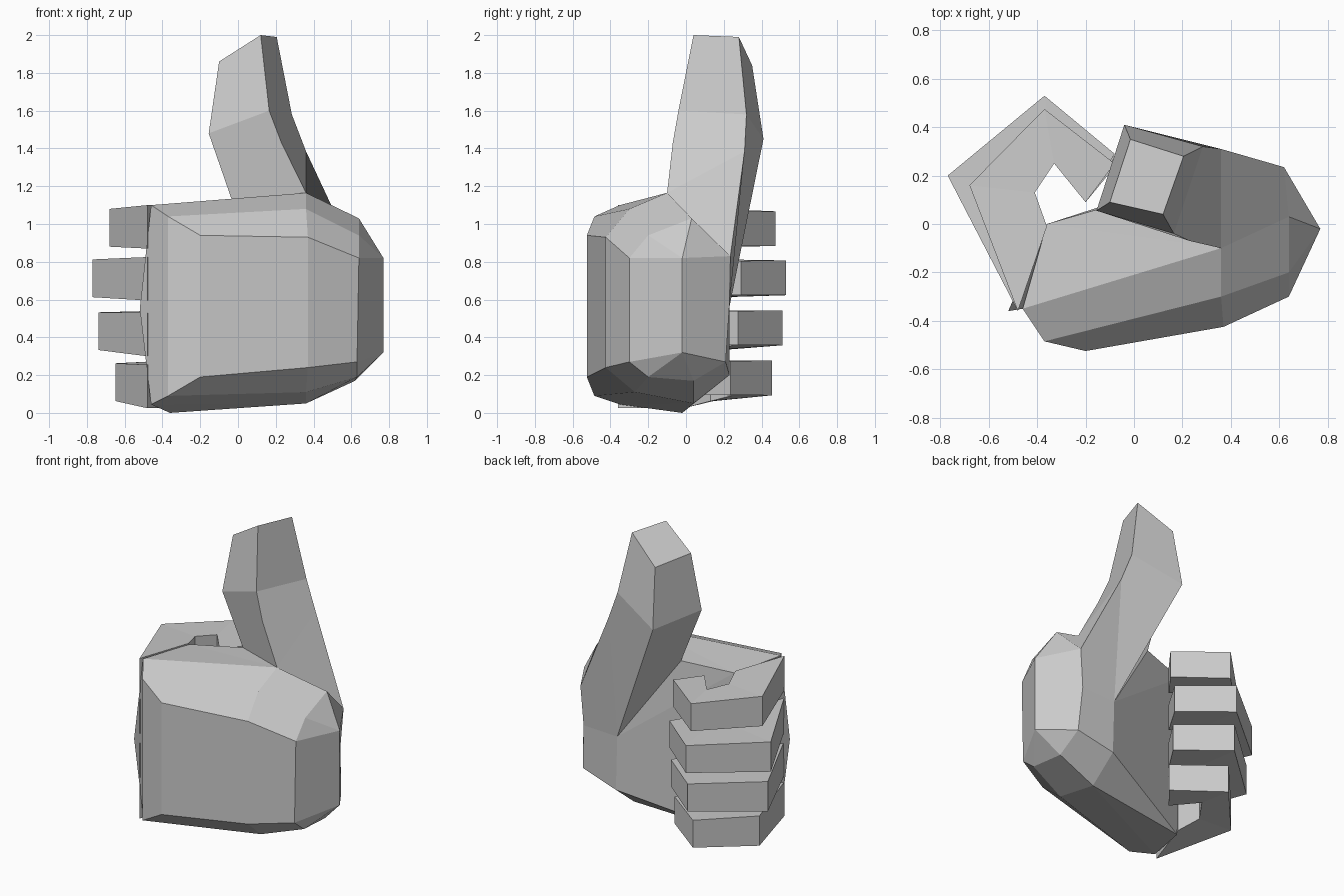
import bpy
import bmesh

cube = bpy.data.objects.get("Cube")
if cube:
    bpy.data.objects.remove(cube)

# Single matte grey
GREY = (0.6, 0.6, 0.6, 1.0)
mat = bpy.data.materials.new("plain grey")
mat.use_nodes = True
mat.diffuse_color = GREY
bsdf = next(n for n in mat.node_tree.nodes if n.type == "BSDF_PRINCIPLED")
bsdf.inputs["Base Color"].default_value = GREY
bsdf.inputs["Roughness"].default_value = 0.8


def finish(bm, name):
    bmesh.ops.recalc_face_normals(bm, faces=bm.faces)
    mesh = bpy.data.meshes.new(name)
    bm.to_mesh(mesh)
    bm.free()
    mesh.materials.append(mat)
    obj = bpy.data.objects.new(name, mesh)
    bpy.context.collection.objects.link(obj)
    return obj


def ring(bm, points):
    return [bm.verts.new(p) for p in points]


def loft(bm, a, b):
    """Join two closed rings with quads."""
    n = len(a)
    for i in range(n):
        j = (i + 1) % n
        bm.faces.new((a[i], a[j], b[j], b[i]))


# Palm: rings run from the front top edge over the crest to the front bottom edge
bm = bmesh.new()
k = ring(bm, [(-.2, -.525, .94), (-.37, -.485, 1.04), (-.46, -.35, 1.1), (-.36, 0, 1.09),
              (-.36, -.02, 0), (-.46, -.35, .045), (-.37, -.485, .09), (-.2, -.525, .19)])
m = ring(bm, [(.37, -.425, .93), (.36, -.3, 1.08), (.36, -.1, 1.165), (.36, .31, 1.385),
              (.35, .23, .56), (.36, .23, .2), (.36, .04, .05), (.36, -.27, .11),
              (.37, -.425, .24)])
w = ring(bm, [(.64, -.3, .82), (.64, -.2, .94), (.64, .03, 1.03), (.62, .235, .83),
              (.6, .23, .57), (.62, .21, .27), (.62, .04, .17), (.63, -.2, .19),
              (.63, -.3, .27)])
e0, e1 = ring(bm, [(.77, -.02, .82), (.77, -.02, .32)])
knuckle, web = ring(bm, [(-.52, -.36, .55), (-.03, .095, 1.12)])

loft(bm, m, w)
palm_faces = [
    # back of the hand, top and underside
    (k[7], k[0], m[0], m[8]), (k[0], k[1], m[1], m[0]), (k[1], k[2], m[2], m[1]),
    (k[2], k[3], m[2]), (k[4], k[5], m[6]), (k[5], k[6], m[7], m[6]),
    (k[6], k[7], m[8], m[7]),
    # inner palm
    (k[3], web, m[2]), (k[3], m[4], web), (k[3], k[4], m[5], m[4]), (k[4], m[6], m[5]),
    # knuckle side
    (k[0], k[1], k[6], k[7]), (k[1], k[2], knuckle, k[5], k[6]),
    (k[2], k[3], k[4], k[5], knuckle),
    # wrist end
    (w[0], w[8], e1, e0), (w[3], w[4], w[5], e1, e0),
]
palm_faces += [(w[i], w[i + 1], e0) for i in range(3)]
palm_faces += [(w[i], w[i + 1], e1) for i in range(5, 8)]
for f in palm_faces:
    bm.faces.new(f)

# Thumb grows out of the palm opening
base = [web, m[2], m[3], m[4]]
joint = ring(bm, [(-.155, .055, 1.48), (.165, -.04, 1.6), (.285, .32, 1.58), (-.04, .41, 1.45)])
tip = ring(bm, [(-.1, .09, 1.86), (.12, .04, 2), (.205, .28, 1.99), (-.015, .35, 1.84)])
loft(bm, base, joint)
loft(bm, joint, tip)
bm.faces.new(tip)
edge = bm.edges.get((m[2], joint[1]))
_, bend = bmesh.utils.edge_split(edge, m[2], 0.5)
bend.co = (.23, -.07, 1.43)
finish(bm, "palm_and_thumb")


# Curled fingers: reach stretches the outer corners, heights run from root to tip
def finger(name, reach, z_root, z_tip):
    outer = [(-.48, -.36), (-.68 - .09 * reach, .16 + .04 * reach),
             (-.37, .475 + .055 * reach), (-.08, .25 + .04 * reach)]
    inner = [(-.36, -.01), (-.41, .13), (-.33, .25), (-.2, .09)]
    half = [.115, .1, .092, .09]
    bm = bmesh.new()
    rings = []
    for i, (a, b) in enumerate(zip(outer, inner)):
        zc = z_root + (z_tip - z_root) * min(i / 2, 1)
        lo, hi = zc - half[i], zc + half[i]
        rings.append(ring(bm, [(*a, lo), (*a, hi), (*b, hi), (*b, lo)]))
    for a, b in zip(rings, rings[1:]):
        loft(bm, a, b)
    bm.faces.new(rings[0])
    bm.faces.new(rings[-1])
    finish(bm, name)


finger("index_finger", 0, .985, .975)
finger("middle_finger", 1, .71, .715)
finger("ring_finger", .65, .415, .45)
finger("little_finger", -.35, .14, .185)
